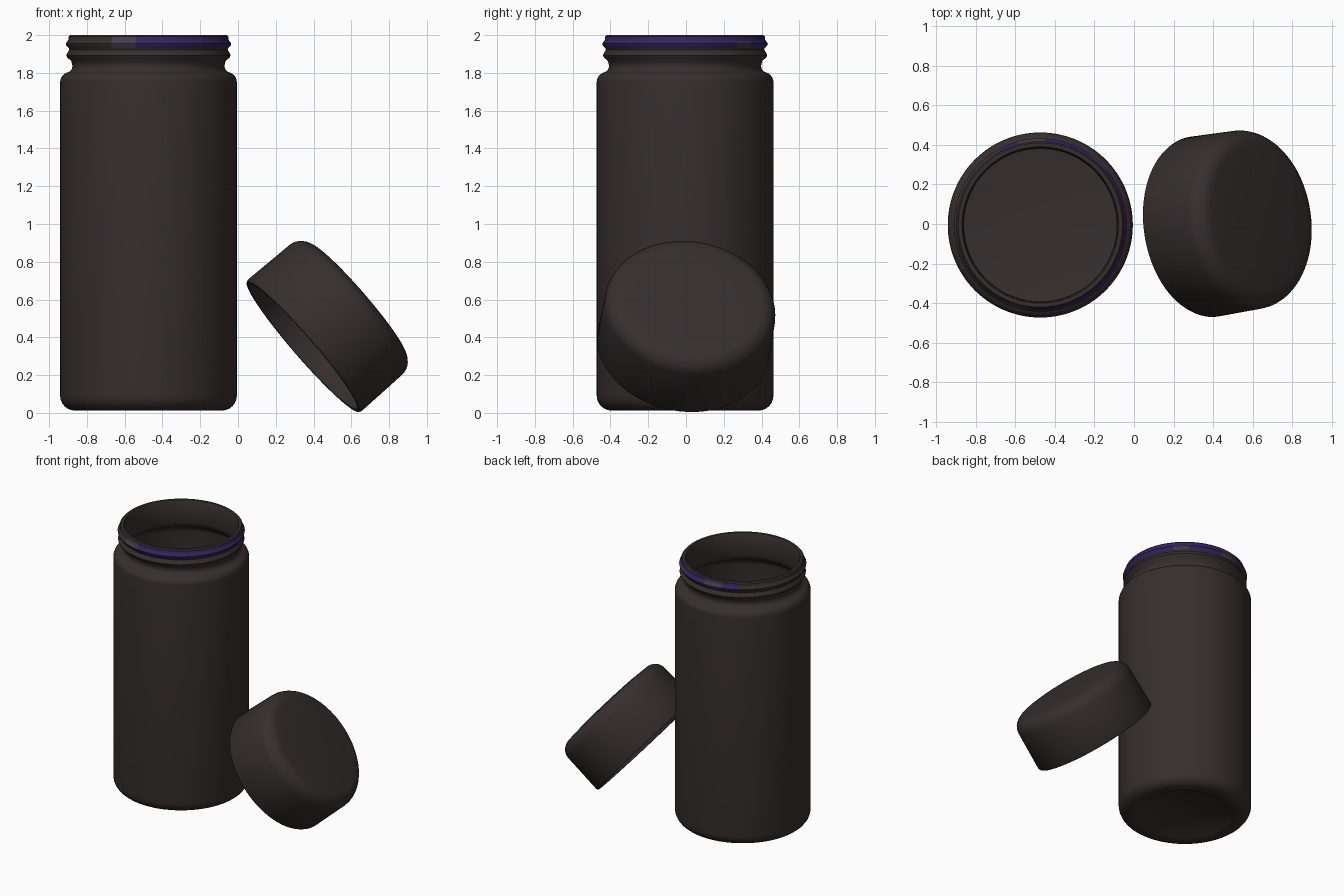
import bpy, bmesh, math
from mathutils import Vector

if "Cube" in bpy.data.objects:
    bpy.data.objects.remove(bpy.data.objects["Cube"])


def material(name, rgb):
    m = bpy.data.materials.new(name)
    m.diffuse_color = (*rgb, 1)
    m.use_nodes = True
    m.node_tree.nodes["Principled BSDF"].inputs["Base Color"].default_value = m.diffuse_color
    return m


black = material("warm black plastic", (0.037, 0.028, 0.027))
purple = material("dark purple", (0.034, 0.018, 0.115))
grey = material("purple grey", (0.058, 0.045, 0.075))


def arc(cr, cz, rad, a0, a1, n=6):
    """Rounded corner of a profile as (radius, height) points."""
    return [(cr + rad * math.cos(math.radians(a0 + (a1 - a0) * i / n)),
             cz + rad * math.sin(math.radians(a0 + (a1 - a0) * i / n))) for i in range(n + 1)]


def lathe(name, profile, mats, n=120):
    """Spin a profile that starts and ends on the axis."""
    bm = bmesh.new()
    rings = []
    for r, z in profile:
        if r == 0:
            rings.append([bm.verts.new((0, 0, z))])
        else:
            rings.append([bm.verts.new((r * math.cos(2 * math.pi * i / n),
                                        r * math.sin(2 * math.pi * i / n), z)) for i in range(n)])
    for a, b in zip(rings, rings[1:]):
        for i in range(n):
            j = (i + 1) % n
            loop = [a[i % len(a)], a[j % len(a)], b[j % len(b)], b[i % len(b)]]
            bm.faces.new(list(dict.fromkeys(loop)))
    bmesh.ops.recalc_face_normals(bm, faces=bm.faces)
    me = bpy.data.meshes.new(name)
    bm.to_mesh(me)
    bm.free()
    ob = bpy.data.objects.new(name, me)
    bpy.context.collection.objects.link(ob)
    for m in mats:
        me.materials.append(m)
    bpy.context.view_layer.objects.active = ob
    ob.select_set(True)
    bpy.ops.object.shade_smooth_by_angle(angle=math.radians(40))
    ob.select_set(False)
    return ob


# Jar: recessed base, straight wall, shoulder, threaded neck, hollow inside
R = 0.468
jar_profile = [(0, 0.045), (0.30, 0.04), (0.335, 0.016), (0.36, 0.012)]
jar_profile += arc(R - 0.08, 0.092, 0.08, -90, 0)
jar_profile += arc(R - 0.055, 1.75, 0.055, 0, 80)
jar_profile += [(0.408, 1.815), (0.402, 1.835), (0.408, 1.862),
                (0.430, 1.882), (0.435, 1.893), (0.430, 1.905), (0.419, 1.922),
                (0.422, 1.932), (0.436, 1.945), (0.438, 1.955), (0.430, 1.967),
                (0.424, 1.975), (0.423, 1.992), (0.415, 2.0),
                (0.396, 2.0), (0.390, 1.99), (0.386, 1.83), (0.392, 1.815)]
jar_profile += arc(R - 0.075, 1.74, 0.05, 70, 0, 4)
jar_profile += arc(R - 0.095, 0.12, 0.07, 0, -90, 4)
jar_profile += [(0, 0.05)]
jar = lathe("jar", jar_profile, [black, purple, grey])
jar.location = (-0.474, -0.005, 0)

# Purple film left on the top thread, with greyer patches
for f in jar.data.polygons:
    c = f.center
    if c.z > 1.936 and c.z < 1.996 and math.hypot(c.x, c.y) > 0.41:
        a = math.degrees(math.atan2(c.y, c.x))
        if -118 < a < 120:
            patch = a < -100 or 88 < a < 104 or (40 < a < 54 and c.z < 1.965)
            f.material_index = 2 if patch else 1

# Lid: hollow cap leaning on its open edge
L, H = 0.46, 0.395
lid_profile = [(0, H), (0.25, H)]
lid_profile += arc(L - 0.095, H - 0.098, 0.09, 90, 0, 8)
lid_profile += [(L, 0.012), (L - 0.006, 0), (L - 0.026, 0), (L - 0.032, 0.012)]
lid_profile += arc(L - 0.10, H - 0.10, 0.065, 0, 90, 5)
lid_profile += [(0, H - 0.035)]
lid = lathe("lid", lid_profile, [black])
lid.rotation_mode = 'QUATERNION'
lid.rotation_quaternion = Vector((0, 0, 1)).rotation_difference(Vector((0.752, 0.12, 0.65)).normalized())
lid.location = (0.345, -0.015, 0.35)
